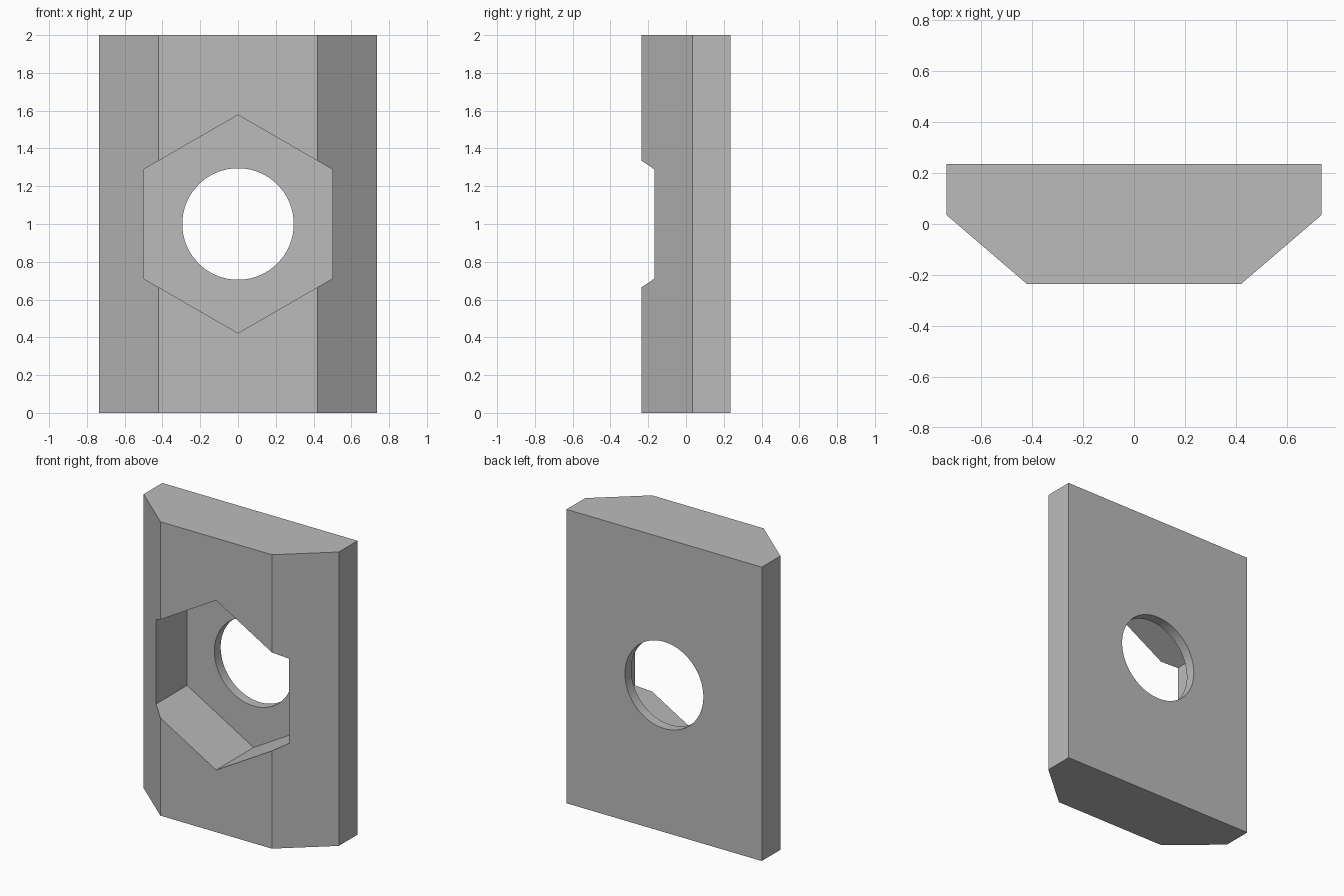
import bpy
import math

cube = bpy.data.objects.get("Cube")
if cube:
    bpy.data.objects.remove(cube, do_unlink=True)

HEIGHT = 2.0
FRONT, BACK = -0.235, 0.235
POCKET_FLOOR = 0.167

grey = bpy.data.materials.new("plain grey")
grey.use_nodes = True
colour = (0.5, 0.5, 0.5, 1.0)
grey.diffuse_color = colour
grey.node_tree.nodes["Principled BSDF"].inputs["Base Color"].default_value = colour


def prism(name, profile, height):
    """Extrude a counter-clockwise plan outline upwards from z = 0."""
    n = len(profile)
    verts = [(x, y, z) for z in (0, height) for x, y in profile]
    faces = [tuple(reversed(range(n))), tuple(range(n, 2 * n))]
    faces += [(i, (i + 1) % n, (i + 1) % n + n, i + n) for i in range(n)]
    mesh = bpy.data.meshes.new(name)
    mesh.from_pydata(verts, [], faces)
    obj = bpy.data.objects.new(name, mesh)
    bpy.context.collection.objects.link(obj)
    return obj


def cut(target, name, sides, radius, y0, y1):
    """Cut a regular prism running front to back, one corner pointing up."""
    bpy.ops.mesh.primitive_cylinder_add(
        vertices=sides, radius=radius, depth=y1 - y0,
        location=(0, (y0 + y1) / 2, HEIGHT / 2), rotation=(math.pi / 2, 0, 0))
    cutter = bpy.context.object
    cutter.name = name
    cutter.hide_render = True
    mod = target.modifiers.new(name, "BOOLEAN")
    mod.operation, mod.solver, mod.object = "DIFFERENCE", "EXACT", cutter
    bpy.ops.object.select_all(action="DESELECT")
    target.select_set(True)
    bpy.context.view_layer.objects.active = target
    bpy.ops.object.modifier_apply(modifier=name)
    bpy.data.objects.remove(cutter, do_unlink=True)


# Block with two chamfered front edges
half = [(0.42, FRONT), (0.735, 0.035), (0.735, BACK)]
outline = half + [(-x, y) for x, y in reversed(half)]
block = prism("chamfered_block", outline, HEIGHT)
block.data.materials.append(grey)

# Hexagonal nut pocket, then the round through hole
cut(block, "hex_pocket", 6, 0.5 / math.cos(math.pi / 6), FRONT - 0.2, POCKET_FLOOR)
cut(block, "bolt_hole", 96, 0.295, FRONT - 0.2, BACK + 0.2)

# One material throughout; smooth only the hole wall
block.data.materials.clear()
block.data.materials.append(grey)
for face in block.data.polygons:
    face.material_index = 0
bpy.ops.object.shade_smooth_by_angle(angle=math.radians(20))
